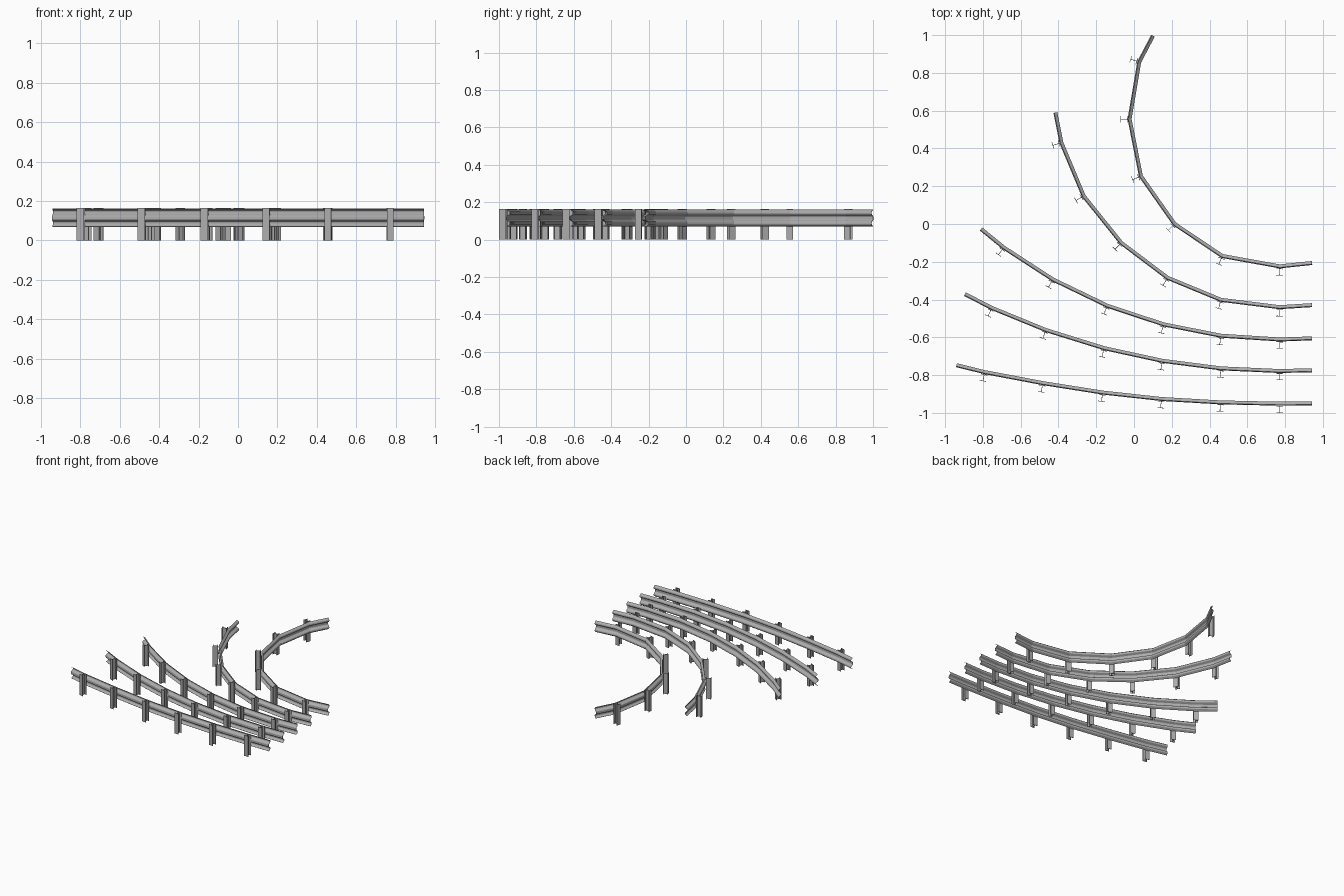
import bpy, bmesh
from mathutils import Vector

if "Cube" in bpy.data.objects:
    bpy.data.objects.remove(bpy.data.objects["Cube"])

steel = bpy.data.materials.new("galvanised_grey")
steel.use_nodes = True
GREY = (0.42, 0.42, 0.42, 1)
steel.diffuse_color = GREY
steel.node_tree.nodes["Principled BSDF"].inputs["Base Color"].default_value = GREY

# Plan paths of the five barriers, from the straightest to the tightest bend
PATHS = {
    "wide_bend": [(-.94, -.748), (-.79, -.785), (-.483, -.843), (-.166, -.893),
                  (.145, -.927), (.457, -.945), (.772, -.952), (.943, -.951)],
    "broad_bend": [(-.895, -.372), (-.753, -.445), (-.467, -.562), (-.158, -.658),
                   (.15, -.725), (.46, -.765), (.772, -.779), (.943, -.775)],
    "medium_bend": [(-.81, -.027), (-.69, -.125), (-.43, -.294), (-.142, -.433),
                    (.156, -.532), (.46, -.592), (.772, -.612), (.943, -.606)],
    "close_bend": [(-.417, .59), (-.385, .43), (-.267, .148), (-.068, -.1),
                   (.177, -.285), (.46, -.402), (.772, -.441), (.943, -.43)],
    "tight_bend": [(.1, .997), (.027, .858), (-.024, .555), (.036, .253),
                   (.214, 0), (.467, -.17), (.772, -.225), (.943, -.207)],
}

# Lower half of the W-shaped rail section: (offset to the inside of the bend, height)
HALF = [(-.006, .070), (-.002, .073), (.008, .080), (.010, .084), (.010, .091),
        (.008, .095), (-.007, .104), (-.009, .108)]
MID = .115
SECTION = HALF + [(d, 2 * MID - z) for d, z in reversed(HALF)]


def make_object(name, bm):
    bmesh.ops.recalc_face_normals(bm, faces=bm.faces)
    mesh = bpy.data.meshes.new(name)
    bm.to_mesh(mesh)
    bm.free()
    mesh.materials.append(steel)
    obj = bpy.data.objects.new(name, mesh)
    bpy.context.collection.objects.link(obj)
    return obj


def frames(path):
    """Point, unit inward normal and mitre stretch at every path point."""
    pts = [Vector(p) for p in path]
    dirs = [(b - a).normalized() for a, b in zip(pts, pts[1:])]
    for i, p in enumerate(pts):
        a, b = dirs[max(i - 1, 0)], dirs[min(i, len(dirs) - 1)]
        t = (a + b).normalized()
        yield p, Vector((-t.y, t.x)), 1 / t.dot(a)


def make_rail(name, path):
    bm = bmesh.new()
    rings = []
    for p, n, stretch in frames(path):
        ring = []
        for d, z in SECTION:
            q = p + n * d * stretch
            ring.append(bm.verts.new((q.x, q.y, z)))
        rings.append(ring)
    for r, s in zip(rings, rings[1:]):
        for j in range(len(SECTION) - 1):
            bm.faces.new((r[j], s[j], s[j + 1], r[j + 1]))
    rail = make_object(name, bm)
    sheet = rail.modifiers.new("sheet_thickness", "SOLIDIFY")
    sheet.thickness = .002
    sheet.offset = 0
    return rail


def make_post(name, p, n):
    """I-section post standing behind the rail."""
    near, far, half, skin, top = -.011, -.048, .0175, .0015, .165
    quarter = [(near, half), (near - skin * 2, half), (near - skin * 2, skin),
               (far + skin * 2, skin), (far + skin * 2, half), (far, half)]
    outline = quarter + [(d, -w) for d, w in reversed(quarter)]
    side = Vector((n.y, -n.x))
    bm = bmesh.new()
    verts = []
    for d, w in outline:
        q = p + n * d + side * w
        verts.append(bm.verts.new((q.x, q.y, 0)))
    foot = bm.faces.new(verts)
    up = bmesh.ops.extrude_face_region(bm, geom=[foot], use_keep_orig=True)
    moved = [g for g in up["geom"] if isinstance(g, bmesh.types.BMVert)]
    bmesh.ops.translate(bm, verts=moved, vec=(0, 0, top))
    make_object(name, bm)


for label, path in PATHS.items():
    make_rail(label + "_rail", path)
    # Posts stand at every joint, none at the free ends
    for i, (p, n, _) in enumerate(list(frames(path))[1:-1], 1):
        make_post(f"{label}_post_{i}", p, n)
